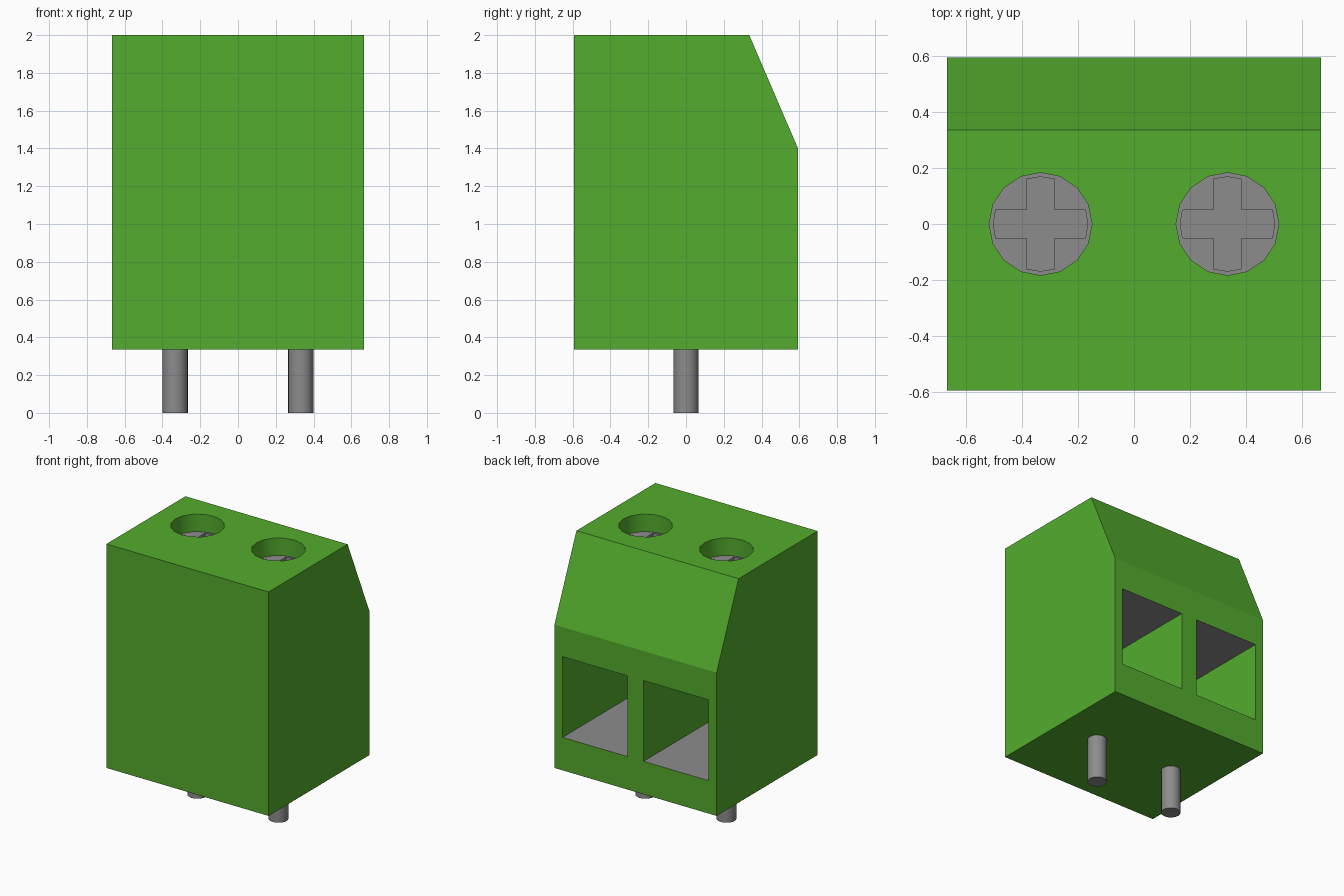
import bpy
import bmesh
import math

cube = bpy.data.objects.get("Cube")
if cube:
    bpy.data.objects.remove(cube, do_unlink=True)


def material(name, rgb):
    m = bpy.data.materials.new(name)
    m.use_nodes = True
    m.diffuse_color = (*rgb, 1)
    m.node_tree.nodes["Principled BSDF"].inputs["Base Color"].default_value = (*rgb, 1)
    return m


GREEN = material("green plastic", (0.087, 0.413, 0.026))
METAL = material("grey metal", (0.262, 0.262, 0.262))


def prism(name, outline, depth, mats):
    """Extrude a closed 3D outline along the depth vector."""
    bm = bmesh.new()
    face = bm.faces.new([bm.verts.new(p) for p in outline])
    new = bmesh.ops.extrude_face_region(bm, geom=[face])["geom"]
    bmesh.ops.translate(bm, vec=depth, verts=[v for v in new if isinstance(v, bmesh.types.BMVert)])
    bmesh.ops.recalc_face_normals(bm, faces=bm.faces)
    me = bpy.data.meshes.new(name)
    bm.to_mesh(me)
    bm.free()
    for m in mats:
        me.materials.append(m)
    ob = bpy.data.objects.new(name, me)
    bpy.context.collection.objects.link(ob)
    return ob


def box(name, x0, x1, y0, y1, z0, z1, mats):
    return prism(name, [(x0, y0, z0), (x1, y0, z0), (x1, y1, z0), (x0, y1, z0)],
                 (0, 0, z1 - z0), mats)


def rod(name, x, r, z0, z1, sides, mats):
    ring = [(x + r * math.cos(2 * math.pi * i / sides),
             r * math.sin(2 * math.pi * i / sides), z0) for i in range(sides)]
    return prism(name, ring, (0, 0, z1 - z0), mats)


def carve(ob, cutters):
    """Subtract the cutters, bake the result and discard them."""
    for c in cutters:
        c.hide_render = True
        mod = ob.modifiers.new("cut", "BOOLEAN")
        mod.operation, mod.solver, mod.object = "DIFFERENCE", "EXACT", c
    dg = bpy.context.evaluated_depsgraph_get()
    baked = bpy.data.meshes.new_from_object(ob.evaluated_get(dg))
    ob.modifiers.clear()
    ob.data = baked
    for c in cutters:
        bpy.data.objects.remove(c, do_unlink=True)


def smooth(ob, degrees):
    bpy.ops.object.select_all(action="DESELECT")
    ob.select_set(True)
    bpy.context.view_layer.objects.active = ob
    bpy.ops.object.shade_smooth_by_angle(angle=math.radians(degrees))


PITCH = 0.333                    # offset of each terminal from the centre
HOLE_R, SCREW_TOP = 0.183, 1.87
POCKET_Z = (0.58, 1.18)

# Housing: side profile with a sloped upper back, extruded across the width
W = 0.667
housing = prism("housing", [(-W, -0.593, 0.335), (-W, 0.593, 0.335), (-W, 0.593, 1.4),
                            (-W, 0.335, 2), (-W, -0.593, 2)], (2 * W, 0, 0), [GREEN, METAL])

# Wire openings in the back and screw holes in the top
cutters = []
for s in (-1, 1):
    x = s * PITCH
    cutters.append(box("opening_cutter", x - 0.267, x + 0.267, -0.3, 0.7, *POCKET_Z, [GREEN]))
    cutters.append(rod("hole_cutter", x, HOLE_R, 1.6, 2.1, 16, [GREEN]))
carve(housing, cutters)

# Metal floor and ceiling inside the wire openings
for p in housing.data.polygons:
    in_pocket = any(abs(p.center.z - z) < 0.01 for z in POCKET_Z)
    p.material_index = 1 if in_pocket and abs(p.normal.z) > 0.9 else 0
smooth(housing, 22.8)

# Outline of one cross arm, turned four times to make the screw recess
ARM = [(0.16, -0.05), (0.168, 0), (0.16, 0.05), (0.05, 0.05)]

for side, s in (("right", -1), ("left", 1)):
    x = s * PITCH

    # Screw with a cross recess
    screw = rod(f"{side}_screw", x, HOLE_R, 1.6, SCREW_TOP, 16, [METAL])
    cross = []
    for k in range(4):
        c, n = round(math.cos(k * math.pi / 2)), round(math.sin(k * math.pi / 2))
        cross += [(x + c * a - n * b, n * a + c * b, SCREW_TOP - 0.07) for a, b in ARM]
    carve(screw, [prism("cross_cutter", cross, (0, 0, 0.2), [METAL])])
    smooth(screw, 22.8)

    # Solder pin
    smooth(rod(f"{side}_pin", x, 0.067, 0, 0.4, 24, [METAL]), 30)
